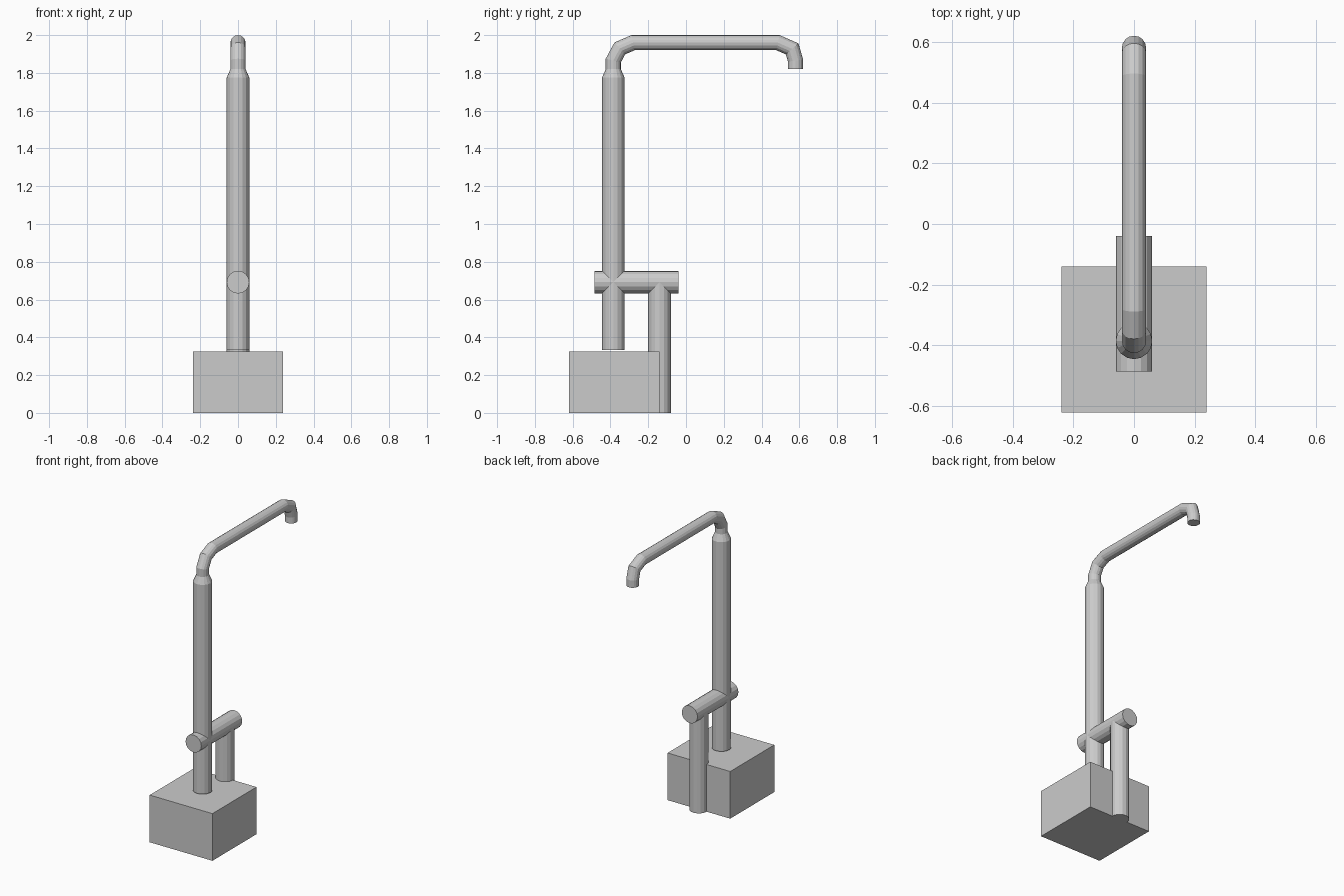
import bpy, bmesh
from math import sin, cos, pi
from mathutils import Vector

if "Cube" in bpy.data.objects:
    bpy.data.objects.remove(bpy.data.objects["Cube"])

SIDES = 16


def finish(name, bm):
    bmesh.ops.recalc_face_normals(bm, faces=bm.faces)
    mesh = bpy.data.meshes.new(name)
    bm.to_mesh(mesh)
    bm.free()
    obj = bpy.data.objects.new(name, mesh)
    bpy.context.collection.objects.link(obj)
    return obj


def tube(name, path):
    """Capped tube along (y, z, radius) points in the x = 0 plane, mitred at bends."""
    bm = bmesh.new()
    pts = [Vector((0, y, z)) for y, z, r in path]
    rings = []
    for i, p in enumerate(pts):
        a = (p - pts[i - 1]).normalized() if i else (pts[1] - p).normalized()
        b = (pts[i + 1] - p).normalized() if i < len(pts) - 1 else a
        t = (a + b).normalized()
        across = Vector((0, -t.z, t.y)) / t.dot(a)
        r = path[i][2]
        ring = []
        for k in range(SIDES):
            ang = 2 * pi * k / SIDES
            ring.append(bm.verts.new(p + Vector((r * cos(ang), 0, 0)) + across * r * sin(ang)))
        rings.append(ring)
    for lo, hi in zip(rings, rings[1:]):
        for k in range(SIDES):
            n = (k + 1) % SIDES
            bm.faces.new((lo[k], lo[n], hi[n], hi[k]))
    bm.faces.new(rings[0])
    bm.faces.new(rings[-1])
    return finish(name, bm)


# Base block
bm = bmesh.new()
bmesh.ops.create_cube(bm, size=1)
bmesh.ops.scale(bm, vec=(0.478, 0.48, 0.325), verts=bm.verts)
bmesh.ops.translate(bm, vec=(0, -0.38, 0.1625), verts=bm.verts)
finish("base_block", bm)

# Main pole with tapered neck, curved arm and down-turned spout
Y, R, r = -0.385, 0.06, 0.04
tube("pole_and_arm", [
    (Y, 0.333, R), (Y, 1.775, R), (Y, 1.82, r), (Y, 1.865, r),
    (-0.35, 1.93, r), (-0.28, 1.96, r),
    (0.487, 1.96, r), (0.562, 1.927, r), (0.58, 1.865, r), (0.58, 1.82, r),
])

# Horizontal cross pipe and rear supply pipe
tube("cross_pipe", [(-0.485, 0.692, R), (-0.04, 0.692, R)])
tube("rear_pipe", [(-0.14, 0, R), (-0.14, 0.692, R)])
